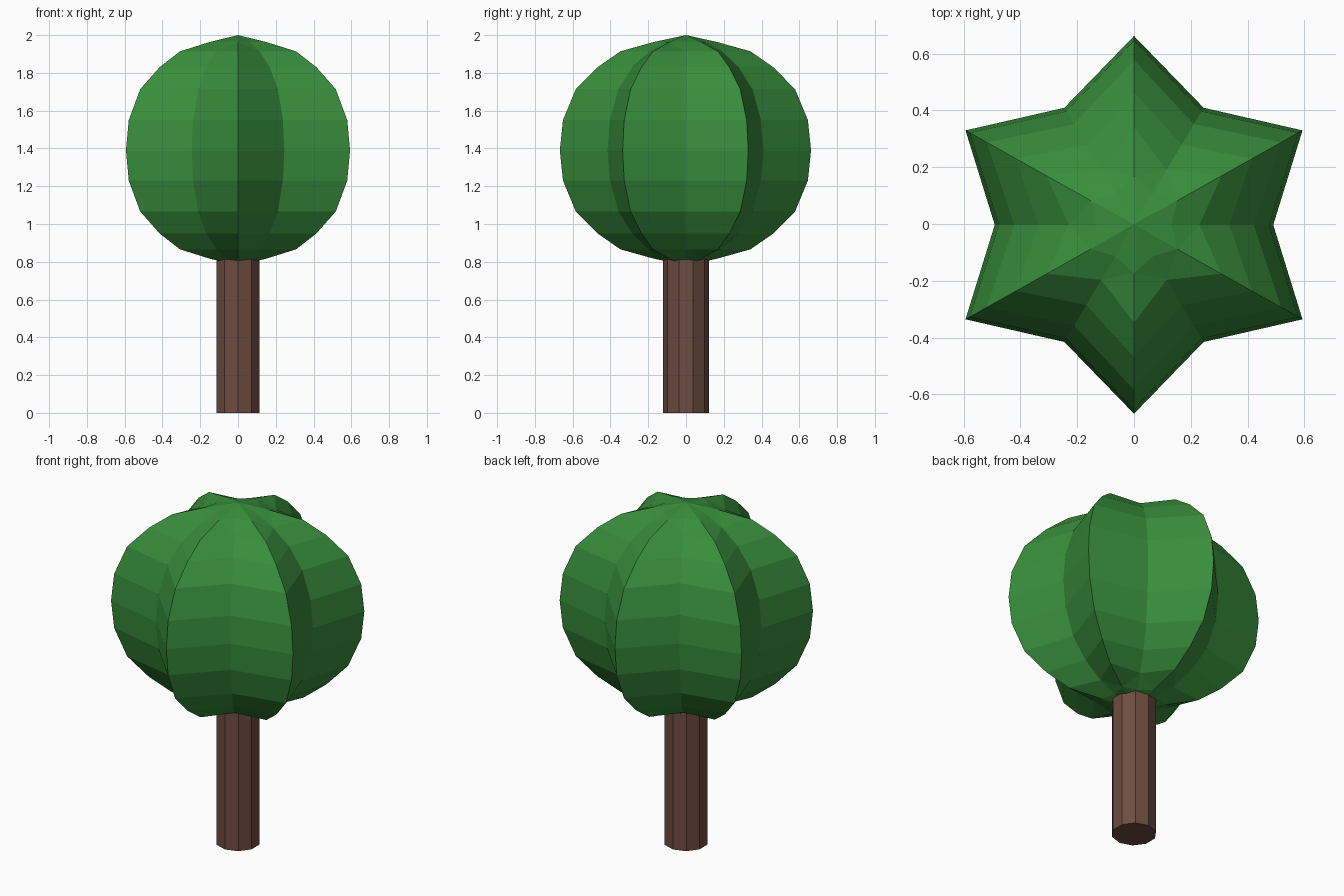
import bpy, bmesh, math

cube = bpy.data.objects.get("Cube")
if cube:
    bpy.data.objects.remove(cube, do_unlink=True)


def material(name, rgb):
    m = bpy.data.materials.new(name)
    m.use_nodes = True
    m.diffuse_color = (*rgb, 1)
    bsdf = next(n for n in m.node_tree.nodes if n.type == 'BSDF_PRINCIPLED')
    bsdf.inputs["Base Color"].default_value = (*rgb, 1)
    return m


def add_object(name, bm, mat):
    bmesh.ops.recalc_face_normals(bm, faces=bm.faces)
    me = bpy.data.meshes.new(name)
    bm.to_mesh(me)
    bm.free()
    me.materials.append(mat)
    ob = bpy.data.objects.new(name, me)
    bpy.context.collection.objects.link(ob)
    return ob


green = material("leaf green", (0.0395, 0.270, 0.0452))
brown = material("bark brown", (0.153, 0.0723, 0.0529))

# Trunk: ten-sided prism with a corner facing front and back
TRUNK_TOP = 0.9
bm = bmesh.new()
ring = [bm.verts.new((0.121 * math.sin(k * math.tau / 10),
                      0.121 * math.cos(k * math.tau / 10), 0)) for k in range(10)]
base = bm.faces.new(ring)
top = bmesh.ops.extrude_face_region(bm, geom=[base])
bmesh.ops.translate(bm, vec=(0, 0, TRUNK_TOP),
                    verts=[v for v in top["geom"] if isinstance(v, bmesh.types.BMVert)])
if not any(all(v.co.z < 0.01 for v in f.verts) for f in bm.faces):
    bm.faces.new(ring)
add_object("trunk", bm, brown)

# Crown: six-lobed star cross-section swept over a rounded profile
CENTRE, PEAK, VALLEY, STRETCH_X = 1.39, 0.665, 0.476, 1.03
# (height from centre, lobe ratio, valley ratio) for the upper half
half = [(0.16, 0.975, 0.97), (0.3235, 0.873, 0.86), (0.44, 0.70, 0.685),
        (0.524, 0.518, 0.47), (0.573, 0.255, 0.27)]
profile = [(-z, p, v) for z, p, v in reversed(half)] + [(0, 1, 1)] + half

bm = bmesh.new()
rings = []
for z, p, v in profile:
    row = []
    for k in range(12):
        a = math.radians(30 * k)
        r = PEAK * p if k % 2 else VALLEY * v
        row.append(bm.verts.new((STRETCH_X * r * math.cos(a),
                                 r * math.sin(a) - 0.003, CENTRE + z)))
    rings.append(row)
south = bm.verts.new((0, 0, CENTRE - 0.61))
north = bm.verts.new((0, 0, CENTRE + 0.61))
for k in range(12):
    n = (k + 1) % 12
    for i, (lo, hi) in enumerate(zip(rings, rings[1:])):
        if i in (0, len(rings) - 2):
            # Split the outermost bands from the inner lobe to the outer valley
            inner, outer = (lo, hi) if i == 0 else (hi, lo)
            peak, val = (k, n) if k % 2 else (n, k)
            bm.faces.new((inner[peak], outer[peak], outer[val]))
            bm.faces.new((inner[peak], outer[val], inner[val]))
        else:
            bm.faces.new((lo[k], lo[n], hi[n], hi[k]))
    bm.faces.new((rings[0][n], rings[0][k], south))
    bm.faces.new((rings[-1][k], rings[-1][n], north))
add_object("leaf_crown", bm, green)
